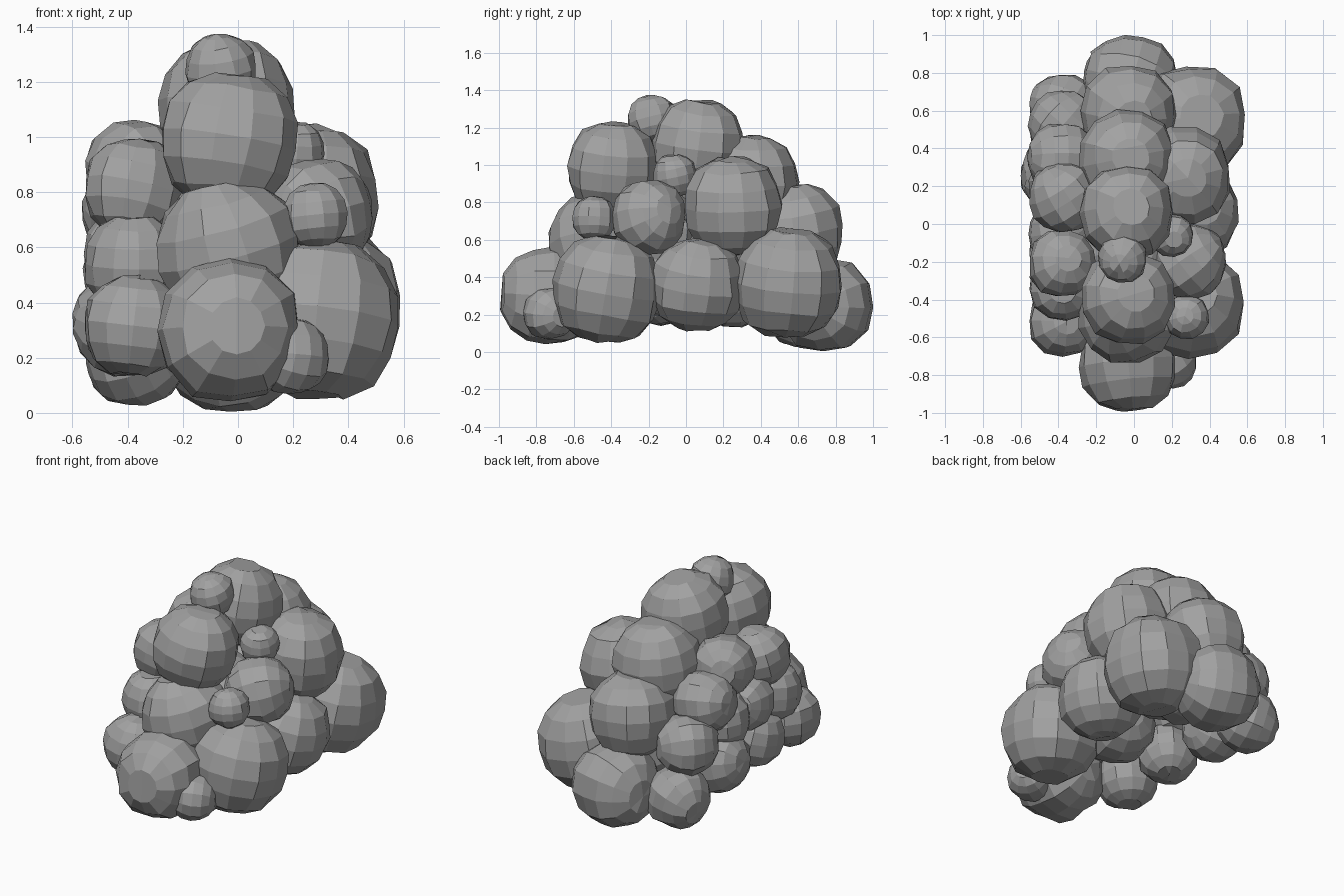
import bpy, bmesh, math, random
from mathutils import Vector, Euler

if "Cube" in bpy.data.objects:
    bpy.data.objects.remove(bpy.data.objects["Cube"])

random.seed(11)

stone_mat = bpy.data.materials.new("stone_grey")
stone_mat.diffuse_color = (0.36, 0.36, 0.36, 1)
stone_mat.use_nodes = True
stone_mat.node_tree.nodes["Principled BSDF"].inputs["Base Color"].default_value = stone_mat.diffuse_color


def boulder(name, loc, radius, tip):
    """Faceted stone: a coarse, slightly boxy UV sphere, tipped and roughened."""
    bm = bmesh.new()
    bmesh.ops.create_uvsphere(bm, u_segments=12, v_segments=8, radius=1.0)
    rot = Euler(tip).to_matrix()
    p = 2.35
    for v in bm.verts:
        d = rot @ v.co
        n = sum(abs(c) ** p for c in d) ** (1 / p)
        v.co = d / n * radius * random.uniform(0.955, 1.02)
    # merge nearly flat neighbours into larger chipped facets
    bmesh.ops.dissolve_limit(bm, angle_limit=math.radians(13),
                             verts=bm.verts[:], edges=bm.edges[:])
    bmesh.ops.recalc_face_normals(bm, faces=bm.faces[:])
    # keep the pile resting on the ground
    for v in bm.verts:
        v.co.z = max(v.co.z, -loc[2])
    me = bpy.data.meshes.new(name)
    bm.to_mesh(me)
    bm.free()
    me.materials.append(stone_mat)
    ob = bpy.data.objects.new(name, me)
    ob.location = loc
    bpy.context.collection.objects.link(ob)


def pile(name, stones):
    for i, (x, y, z, r) in enumerate(stones):
        tip = (random.choice((0, 1.57)) + random.uniform(-.25, .25),
               random.uniform(-.25, .25), random.uniform(0, 3))
        boulder(f"{name}_{i + 1}", (x, y, z), r, tip)


# front stone, its pole facing forward
boulder("front_boulder", (-.03, -.735, .297), .262, (1.5, 0, 0.1))

# central ridge, over the peak to the back
pile("ridge_boulder", [
    (-.035, -.48, .585, .262), (-.03, -.39, .985, .25),
    (-.04, .06, 1.105, .25), (-.04, .35, .91, .255),
    (-.03, .59, .65, .255), (-.02, .745, .25, .255),
])
pile("peak_stone", [(-.06, -.18, 1.245, .13)])

# right flank, large stones
pile("right_boulder", [
    (.295, -.42, .335, .292), (.31, .06, .36, .25), (.305, .545, .37, .295),
    (.29, -.20, .72, .20), (.25, .25, .78, .265),
])

# right flank, small filler stones
pile("right_pebble", [
    (.28, -.49, .715, .118), (.20, -.06, .945, .115), (.19, -.73, .205, .14),
])

# left flank, medium stones
pile("left_boulder", [
    (-.37, .61, .21, .185), (-.38, .53, .52, .18), (-.38, .35, .73, .185),
    (-.37, .14, .88, .185), (-.38, -.21, .815, .18), (-.38, -.33, .54, .18),
    (-.375, -.515, .315, .185), (-.38, -.14, .32, .18), (-.41, .26, .32, .19),
    (-.38, -.05, .58, .18), (-.38, .20, .56, .18),
])

# core stones filling the middle
pile("core_boulder", [
    (-.03, -.16, .62, .25), (-.03, .22, .57, .25),
    (-.03, -.2, .42, .23), (-.03, .42, .42, .23),
])
